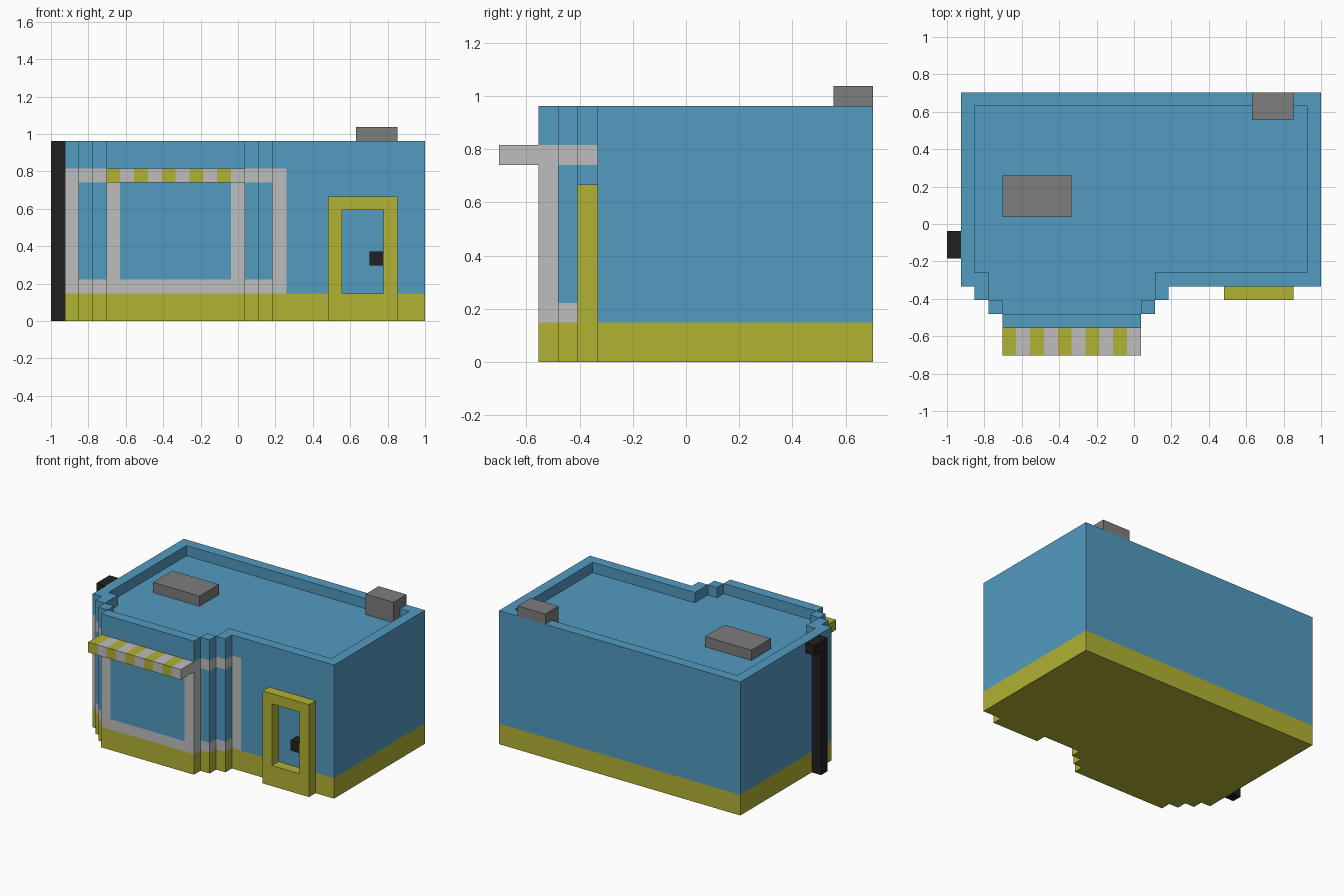
import bpy, bmesh

if "Cube" in bpy.data.objects:
    bpy.data.objects.remove(bpy.data.objects["Cube"])

U = 2 / 27  # one building block


def material(name, rgb):
    m = bpy.data.materials.new(name)
    m.diffuse_color = (*rgb, 1)
    m.use_nodes = True
    m.node_tree.nodes["Principled BSDF"].inputs["Base Color"].default_value = m.diffuse_color
    return m


BLUE = material("blue wall", (0.084, 0.328, 0.535))
OLIVE = material("olive trim", (0.445, 0.445, 0.033))
PALE = material("pale grey frame", (0.515, 0.515, 0.515))
GREY = material("roof grey", (0.205, 0.205, 0.205))
BLACK = material("black metal", (0.015, 0.015, 0.015))


def pos(x, y, z):
    return ((x - 13.5) * U, (y - 9.5) * U, z * U)


def finish(bm, name, mats):
    bmesh.ops.remove_doubles(bm, verts=bm.verts, dist=1e-5)
    me = bpy.data.meshes.new(name)
    bm.to_mesh(me)
    bm.free()
    for m in mats:
        me.materials.append(m)
    ob = bpy.data.objects.new(name, me)
    bpy.context.collection.objects.link(ob)
    return ob


def box(name, x0, x1, y0, y1, z0, z1, mat):
    bm = bmesh.new()
    bmesh.ops.create_cube(bm, size=1)
    for v in bm.verts:
        v.co = pos(x1 if v.co.x > 0 else x0, y1 if v.co.y > 0 else y0,
                   z1 if v.co.z > 0 else z0)
    return finish(bm, name, [mat])


# Building shell: stepped bay outline, counter-clockwise from above
outline = [(1, 5), (2, 5), (2, 4), (3, 4), (3, 3), (4, 3), (4, 2), (5, 2), (13, 2),
           (14, 2), (14, 3), (15, 3), (15, 4), (16, 4), (16, 5), (17, 5), (27, 5),
           (27, 19), (1, 19)]
inner = [(2, 6), (3, 6), (3, 4), (4, 4), (4, 3), (14, 3), (14, 4), (15, 4), (15, 6),
         (26, 6), (26, 18), (2, 18)]
bands = [0, 2, 3, 10, 11, 13]


def wall_slot(a, b, z):
    """0 blue, 1 olive, 2 pale: plinth, then the frame around the bay windows."""
    if z < 2:
        return 1
    mx, my = (a[0] + b[0]) / 2, (a[1] + b[1]) / 2
    if z > 11 or my > 5 or mx > 17:
        return 0
    rail = z < 3 or z > 10
    post = (my == 5 or 2 < my < 3 or (my == 2 and not 5 < mx < 13))
    return 2 if rail or post else 0


bm = bmesh.new()


def face(pts, slot):
    f = bm.faces.new([bm.verts.new(pos(*p)) for p in pts])
    f.material_index = slot


for a, b in zip(outline, outline[1:] + outline[:1]):
    for z0, z1 in zip(bands, bands[1:]):
        face([(*a, z0), (*b, z0), (*b, z1), (*a, z1)], wall_slot(a, b, (z0 + z1) / 2))
face([(*p, 0) for p in reversed(outline)], 1)

# Parapet inside, parapet top and sunken roof
for a, b in zip(inner, inner[1:] + inner[:1]):
    face([(*b, 12), (*a, 12), (*a, 13), (*b, 13)], 0)
rim = [(1, 2, 6, 18), (26, 27, 6, 18), (1, 27, 18, 19), (1, 3, 5, 6), (15, 27, 5, 6),
       (2, 3, 4, 5), (15, 16, 4, 5), (3, 4, 3, 4), (14, 15, 3, 4), (4, 14, 2, 3)]
roof = [(2, 26, 6, 18), (3, 15, 4, 6), (4, 14, 3, 4)]
for rects, z in ((rim, 13), (roof, 12)):
    for x0, x1, y0, y1 in rects:
        face([(x0, y0, z), (x1, y0, z), (x1, y1, z), (x0, y1, z)], 0)
finish(bm, "building_shell", [BLUE, OLIVE, PALE])

# Striped awning
for i in range(10):
    box(f"awning_stripe_{i + 1}", 4 + i, 5 + i, 0, 2, 10, 11, PALE if i % 2 else OLIVE)

# Door surround: outer and inner rectangles bridged into a solid frame
bm = bmesh.new()
outer_r = [(20, 0), (25, 0), (25, 9), (20, 9)]
inner_r = [(21, 2), (24, 2), (24, 8), (21, 8)]
for i in range(4):
    j = (i + 1) % 4
    o0, o1, i0, i1 = outer_r[i], outer_r[j], inner_r[i], inner_r[j]
    for y, quad in ((4, (o0, o1, i1, i0)), (5, (o1, o0, i0, i1))):
        face([(p[0], y, p[1]) for p in quad], 0)
    for p, q in ((o1, o0), (i0, i1)):
        face([(p[0], 4, p[1]), (q[0], 4, q[1]), (q[0], 5, q[1]), (p[0], 5, p[1])], 0)
finish(bm, "door_frame", [OLIVE])
box("door_handle", 23, 24, 4, 5, 4, 5, BLACK)

# Roof units
box("roof_vent", 4, 9, 10, 13, 12, 13, GREY)
box("chimney", 22, 25, 17, 19, 12, 14, GREY)

# Drainpipe with a wider head
box("drainpipe", 0, 1, 7, 8, 0, 12, BLACK)
box("drainpipe_head", 0, 1, 7, 9, 12, 13, BLACK)
